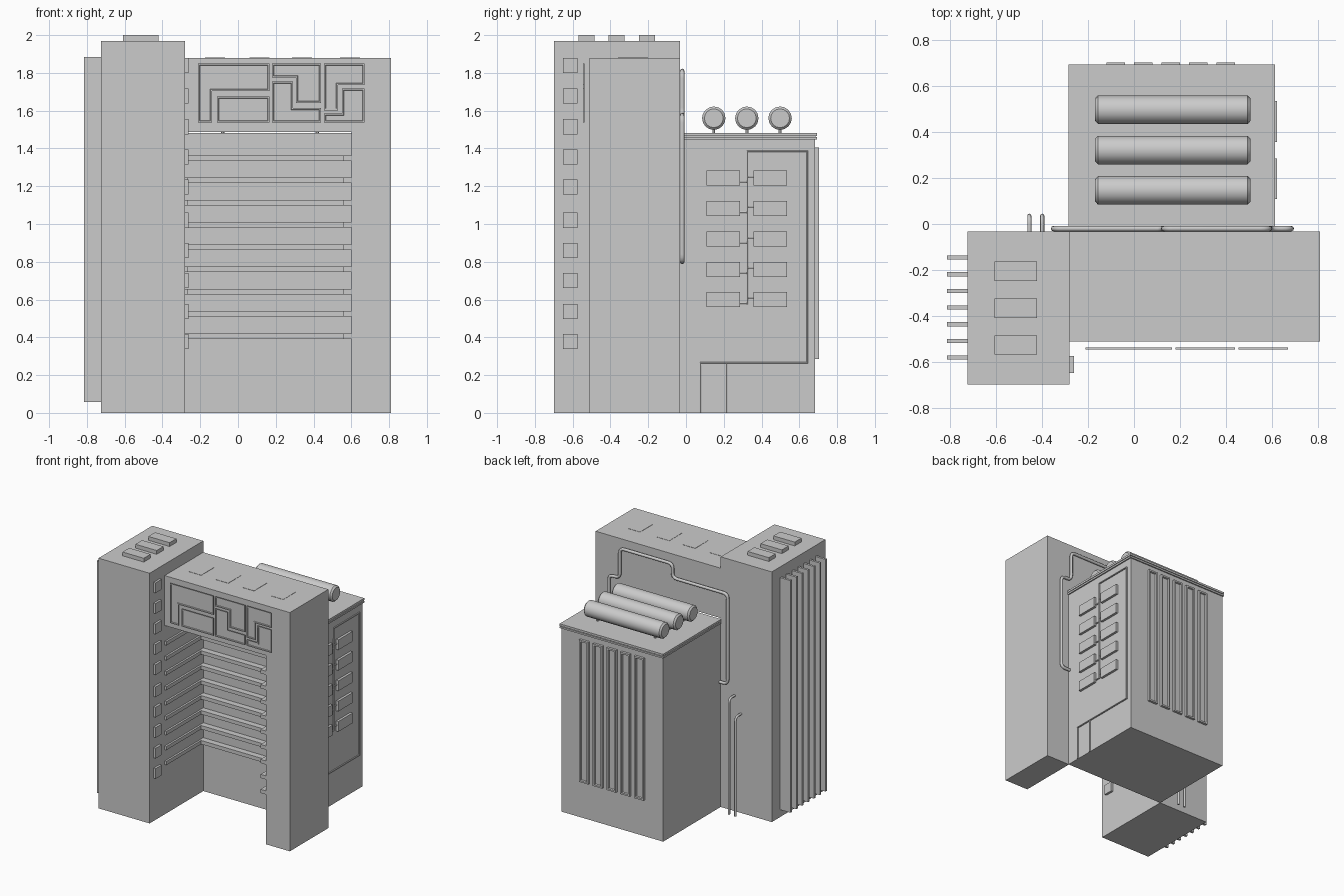
import bpy, bmesh
from mathutils import Vector

if "Cube" in bpy.data.objects:
    bpy.data.objects.remove(bpy.data.objects["Cube"])


def finish(name, bm):
    bmesh.ops.recalc_face_normals(bm, faces=bm.faces[:])
    me = bpy.data.meshes.new(name)
    bm.to_mesh(me)
    bm.free()
    ob = bpy.data.objects.new(name, me)
    bpy.context.collection.objects.link(ob)
    return ob


def boxes(name, spans):
    """One object made of boxes given as (x0, x1, y0, y1, z0, z1)."""
    bm = bmesh.new()
    for x0, x1, y0, y1, z0, z1 in spans:
        vs = bmesh.ops.create_cube(bm, size=1)["verts"]
        for v in vs:
            v.co = Vector((x1 if v.co.x > 0 else x0,
                           y1 if v.co.y > 0 else y0,
                           z1 if v.co.z > 0 else z0))
    return finish(name, bm)


def tube(name, paths, radius, bend=0.0, res=1):
    """Pipes along 3D point lists, with rounded bends when asked for."""
    cu = bpy.data.curves.new(name, "CURVE")
    cu.dimensions = "3D"
    cu.bevel_depth = radius
    cu.bevel_resolution = res
    cu.use_fill_caps = True
    for path in paths:
        p = [Vector(q) for q in path]
        out = [p[0]]
        for a, b, c in zip(p, p[1:], p[2:]):
            if bend:
                s = b + (a - b).normalized() * bend
                e = b + (c - b).normalized() * bend
                for i in range(6):
                    t = i / 5
                    out.append(s * (1 - t) ** 2 + b * 2 * t * (1 - t) + e * t * t)
            else:
                out.append(b)
        out.append(p[-1])
        sp = cu.splines.new("POLY")
        sp.points.add(len(out) - 1)
        for pt, co in zip(sp.points, out):
            pt.co = (*co, 1)
        sp.use_smooth = bool(bend)
    ob = bpy.data.objects.new(name, cu)
    bpy.context.collection.objects.link(ob)
    return ob


def panels(name, outlines, y_back, y_front, rim, sink):
    """Flat (x, z) outlines given thickness, a raised rim and a sunken centre."""
    bm = bmesh.new()
    for pts in outlines:
        back = bm.faces.new([bm.verts.new((x, y_back, z)) for x, z in pts])
        top = [bm.verts.new((x, y_front, z)) for x, z in pts]
        face = bm.faces.new(top)
        low = back.verts[:]
        for i in range(len(pts)):
            j = (i + 1) % len(pts)
            bm.faces.new((low[i], low[j], top[j], top[i]))
        bmesh.ops.recalc_face_normals(bm, faces=bm.faces[:])
        bmesh.ops.inset_region(bm, faces=[face], thickness=rim)
        bmesh.ops.inset_region(bm, faces=[face], thickness=0.003, depth=-sink)
    return finish(name, bm)


# Tower with roof units, side fins and small windows
boxes("tower", [(-0.725, -0.28, -0.70, -0.032, 0, 1.97)])
boxes("tower_roof_units", [(-0.608, -0.422, y - 0.042, y + 0.042, 1.96, 2.0)
                           for y in (-0.527, -0.367, -0.206)])
boxes("tower_fins", [(-0.815, -0.72, y - 0.009, y + 0.009, 0.057, 1.885)
                     for y in [-0.146 - 0.0727 * i for i in range(7)]])
boxes("tower_windows", [(-0.285, -0.262, -0.65, -0.575, z - 0.04, z + 0.04)
                        for z in (1.84, 1.677, 1.515, 1.355, 1.195,
                                  1.02, 0.86, 0.70, 0.537, 0.377)])

# Overhead beam and the pillar that carries it
boxes("beam", [(-0.28, 0.81, -0.512, -0.032, 1.487, 1.88)])
boxes("pillar", [(0.602, 0.81, -0.512, -0.032, 0, 1.487)])
boxes("beam_roof_hatches", [(x, x + 0.107, -0.36, -0.2, 1.87, 1.882)
                            for x in (-0.175, 0.06, 0.285, 0.54)])

# Ledges running round the three walls of the recess
ledges = []
for i in range(9):
    z1 = 1.363 - 0.1178 * i
    z0 = z1 - 0.029
    ledges += [(-0.28, 0.602, -0.08, -0.03, z0, z1),
               (-0.28, -0.265, -0.512, -0.08, z0, z1),
               (0.555, 0.602, -0.512, -0.08, z0, z1)]
boxes("recess_ledges", ledges)

# Interlocking framed panels on the beam front
panels("front_panels", [
    [(-0.212, 1.85), (0.166, 1.85), (0.166, 1.703), (-0.137, 1.703),
     (-0.137, 1.538), (-0.212, 1.538)],
    [(-0.111, 1.675), (0.166, 1.675), (0.166, 1.538), (-0.111, 1.538)],
    [(0.18, 1.85), (0.44, 1.85), (0.44, 1.64), (0.307, 1.64),
     (0.307, 1.775), (0.18, 1.775)],
    [(0.18, 1.755), (0.291, 1.755), (0.291, 1.615), (0.44, 1.615),
     (0.44, 1.538), (0.18, 1.538)],
    [(0.455, 1.85), (0.67, 1.85), (0.67, 1.735), (0.529, 1.735),
     (0.529, 1.602), (0.455, 1.602)],
    [(0.55, 1.718), (0.67, 1.718), (0.67, 1.538), (0.455, 1.538),
     (0.455, 1.585), (0.55, 1.585)],
], -0.538, -0.546, 0.012, 0.005)

# Rear block with a stepped roof edge
boxes("rear_block", [(-0.28, 0.605, -0.032, 0.684, 0, 1.447)])
boxes("rear_block_roof", [(-0.286, 0.615, -0.03, 0.694, 1.447, 1.46),
                          (-0.28, 0.607, -0.03, 0.686, 1.459, 1.466),
                          (-0.286, 0.615, -0.03, 0.694, 1.465, 1.481)])
panels("rear_louvres", [[(x, 0.286), (x + 0.081, 0.286), (x + 0.081, 1.405), (x, 1.405)]
                        for x in [-0.12 + 0.12 * i for i in range(5)]],
       0.68, 0.703, 0.018, 0.014)

# Side windows with conduit and door frame
rows = [1.243, 1.082, 0.92, 0.76, 0.6]
boxes("side_windows", [(0.6, 0.624, y, y + 0.177, z - 0.04, z + 0.04)
                       for z in rows for y in (0.108, 0.358)])
X = 0.608
conduit = [[(X, 0.325, 0.575), (X, 0.325, 1.385), (X, 0.642, 1.385), (X, 0.642, 0.265),
            (X, 0.077, 0.265), (X, 0.077, 0.0)],
           [(X, 0.215, 0.0), (X, 0.215, 0.265)]]
for z in rows:
    conduit += [[(X, 0.28, z - 0.02), (X, 0.325, z - 0.02)],
                [(X, 0.325, z + 0.007), (X, 0.365, z + 0.007)]]
tube("side_conduit", conduit, 0.006)

# Roof tanks on short stems
for i, y in enumerate((0.147, 0.322, 0.498)):
    bpy.ops.mesh.primitive_cylinder_add(vertices=16, radius=0.062, depth=0.676,
                                        location=(0.169, y, 1.56),
                                        rotation=(0, 1.5707963, 0))
    tank = bpy.context.object
    tank.name = f"roof_tank_{i + 1}"
    bm = bmesh.new()
    bm.from_mesh(tank.data)
    rims = [e for e in bm.edges if abs(e.verts[0].co.z - e.verts[1].co.z) < 1e-4]
    bmesh.ops.bevel(bm, geom=rims, offset=0.012, segments=1, affect="EDGES")
    bm.to_mesh(tank.data)
    bm.free()
    bpy.ops.object.shade_smooth_by_angle(angle=0.6)
tube("tank_stems", [[(x, y, 1.47), (x, y, 1.52)]
                    for x in (-0.08, 0.42) for y in (0.147, 0.322, 0.498)], 0.009)

# Large pipe on the rear of the beam, and two drain pipes behind the tower
Y = -0.02
tube("beam_pipe", [[(0.59, Y, 0.80), (0.685, Y, 0.80), (0.685, Y, 1.575), (0.59, Y, 1.575),
                    (0.59, Y, 1.81), (0.13, Y, 1.81), (0.13, Y, 1.70), (-0.35, Y, 1.70),
                    (-0.35, Y, 0.99), (-0.275, Y, 0.99)]], 0.012, 0.04, 2)
tube("drain_pipes", [[(x, -0.04, z), (x, 0.036, z), (x, 0.036, 0)]
                     for x, z in ((-0.4, 0.91), (-0.456, 0.78))], 0.009, 0.035, 2)
